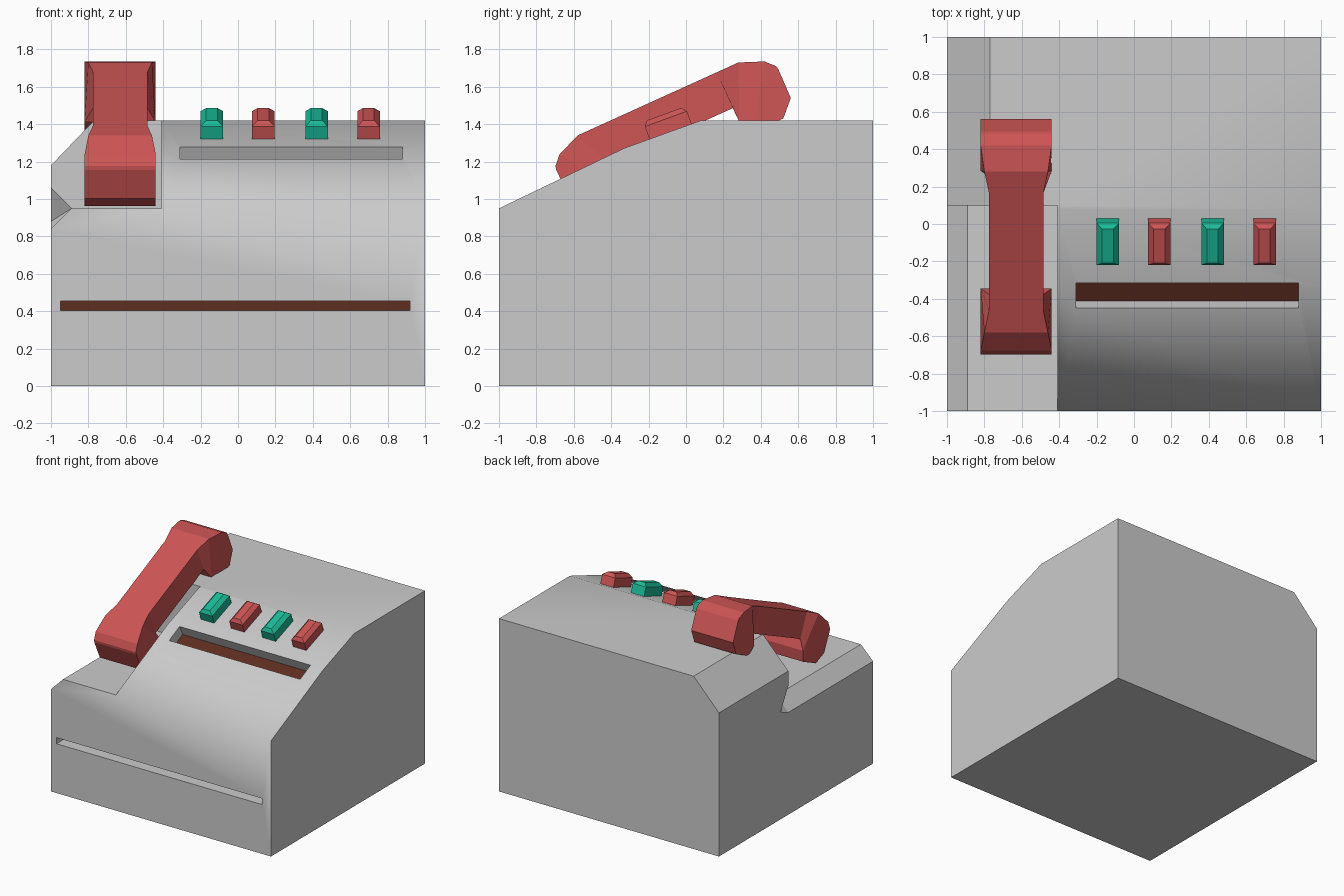
import bpy, bmesh, math
from mathutils import Vector, Matrix

if "Cube" in bpy.data.objects:
    bpy.data.objects.remove(bpy.data.objects["Cube"])


def material(name, rgb):
    m = bpy.data.materials.new(name)
    m.diffuse_color = (*rgb, 1)
    m.use_nodes = True
    m.node_tree.nodes["Principled BSDF"].inputs["Base Color"].default_value = m.diffuse_color
    return m


red = material("red", (0.62, 0.09, 0.09))
green = material("green", (0.01, 0.50, 0.31))
brown = material("brown", (0.11, 0.026, 0.015))


def finish(name, bm, mat=None):
    bmesh.ops.recalc_face_normals(bm, faces=bm.faces)
    me = bpy.data.meshes.new(name)
    bm.to_mesh(me)
    bm.free()
    ob = bpy.data.objects.new(name, me)
    bpy.context.collection.objects.link(ob)
    if mat:
        me.materials.append(mat)
    return ob


def loft(name, rings, mat=None):
    """Closed solid through rings of equal point count."""
    bm = bmesh.new()
    rows = [[bm.verts.new(p) for p in r] for r in rings]
    n = len(rows[0])
    for a, b in zip(rows, rows[1:]):
        for i in range(n):
            j = (i + 1) % n
            bm.faces.new((a[i], a[j], b[j], b[i]))
    bm.faces.new(rows[0])
    bm.faces.new(rows[-1])
    return finish(name, bm, mat)


def prism_x(name, pts, x0, x1, mat=None):
    return loft(name, [[(x, y, z) for y, z in pts] for x in (x0, x1)], mat)


def prism_y(name, pts, y0, y1):
    return loft(name, [[(x, y, z) for x, z in pts] for y in (y0, y1)])


def slope_rect(y, z, ang, u0, u1, w0, w1):
    """Rectangle in the side plane, u along a slope and w away from it."""
    c, s = math.cos(ang), math.sin(ang)
    return [(y + u * c - w * s, z + u * s + w * c)
            for u, w in ((u0, w0), (u1, w0), (u1, w1), (u0, w1))]


# Housing: side profile across the full width
body = prism_x("housing", [(-1, 0), (1, 0), (1, 1.42), (0.08, 1.42),
                           (-0.33, 1.272), (-1, 0.95)], -1, 1)

# Cutters: handset channel, rear chamfer, corner notch, two slots
low = math.atan2(0.322, 0.67)
cutters = [
    prism_y("channel_cutter", [(-0.41, 0.95), (-0.41, 2), (-1.5, 2),
                               (-1.5, 0.34), (-0.89, 0.95)], -1.2, 0.1),
    prism_y("chamfer_cutter", [(-0.67, 1.524), (-1.1, 1.076), (-1.1, 1.524)], 0.0, 1.2),
    prism_x("front_slot_cutter", [(-1.2, 0.405), (-0.85, 0.405),
                                  (-0.85, 0.455), (-1.2, 0.455)], -0.95, 0.92),
    prism_x("top_slot_cutter", slope_rect(-0.45, 1.214, low, 0, 0.15, -0.1, 0.1), -0.31, 0.88),
]
bm = bmesh.new()
tip = Vector((-0.89, 0.1, 0.95))
bm.verts.new(tip)
for p in ((-1, 0.1, 1.06), (-1, 0.1, 0.84), (-1, 0.2, 0.88)):
    bm.verts.new(tip + 1.5 * (Vector(p) - tip))
bm.verts.new((-1.1, 0.0, 0.95))
bmesh.ops.convex_hull(bm, input=bm.verts)
cutters.append(finish("notch_cutter", bm))

for c in cutters:
    c.hide_render = True
    mod = body.modifiers.new(c.name, 'BOOLEAN')
    mod.operation, mod.solver, mod.object = 'DIFFERENCE', 'EXACT', c
bpy.context.view_layer.update()
cut = bpy.data.meshes.new_from_object(body.evaluated_get(bpy.context.evaluated_depsgraph_get()))
body.modifiers.clear()
body.data = cut
for c in cutters:
    bpy.data.objects.remove(c)

# Soft shading only across the front-to-top bends
bm = bmesh.new()
bm.from_mesh(cut)
for f in bm.faces:
    f.smooth = True
for e in bm.edges:
    d = (e.verts[1].co - e.verts[0].co).normalized()
    a = e.calc_face_angle(math.pi)
    e.smooth = a < 0.02 or (abs(d.x) > 0.999 and a < math.radians(68))
bm.to_mesh(cut)
bm.free()

# Brown linings inside the slots
prism_x("front_slot_lining", [(-0.86, 0.405), (-0.84, 0.405), (-0.84, 0.455),
                              (-0.86, 0.455)], -0.95, 0.92, brown)
prism_x("top_slot_lining", slope_rect(-0.45, 1.214, low, 0, 0.15, -0.11, -0.09),
        -0.31, 0.88, brown)

# Handset: (along, depth, half width) for upper and lower edge of each ring
half = [((0.344, 0.0, 0.145), (0.344, 0.21, 0.145)),
        ((0.472, 0.0, 0.17), (0.346, 0.29, 0.19)),
        ((0.602, 0.053, 0.19), (0.39, 0.372, 0.19)),
        ((0.647, 0.10, 0.19), (0.567, 0.372, 0.19)),
        ((0.652, 0.12, 0.19), (0.649, 0.289, 0.19))]
stations = [tuple((-u, v, w) for u, v, w in s) for s in reversed(half)] + half
tilt = Matrix.Translation((-0.63, -0.15, 1.535)) @ Matrix.Rotation(math.radians(24.4), 4, 'X')
loft("handset", [[tilt @ Vector(p) for p in
                  ((-t[2], t[0], -t[1]), (t[2], t[0], -t[1]),
                   (b[2], b[0], -b[1]), (-b[2], b[0], -b[1]))]
                 for t, b in stations], red)

# Buttons on the upper slope, alternating colours
for i, x in enumerate((-0.14, 0.135, 0.42, 0.698)):
    place = Matrix.Translation((x, -0.195, 1.319)) @ Matrix.Rotation(math.radians(20), 4, 'X')
    layers = [(0.06, 0, 0.24, -0.02), (0.06, 0, 0.24, 0.073), (0.03, 0.022, 0.215, 0.1)]
    loft(f"button_{i + 1}", [[place @ Vector(p) for p in
                              ((-w, a, h), (w, a, h), (w, b, h), (-w, b, h))]
                             for w, a, b, h in layers], red if i % 2 else green)
